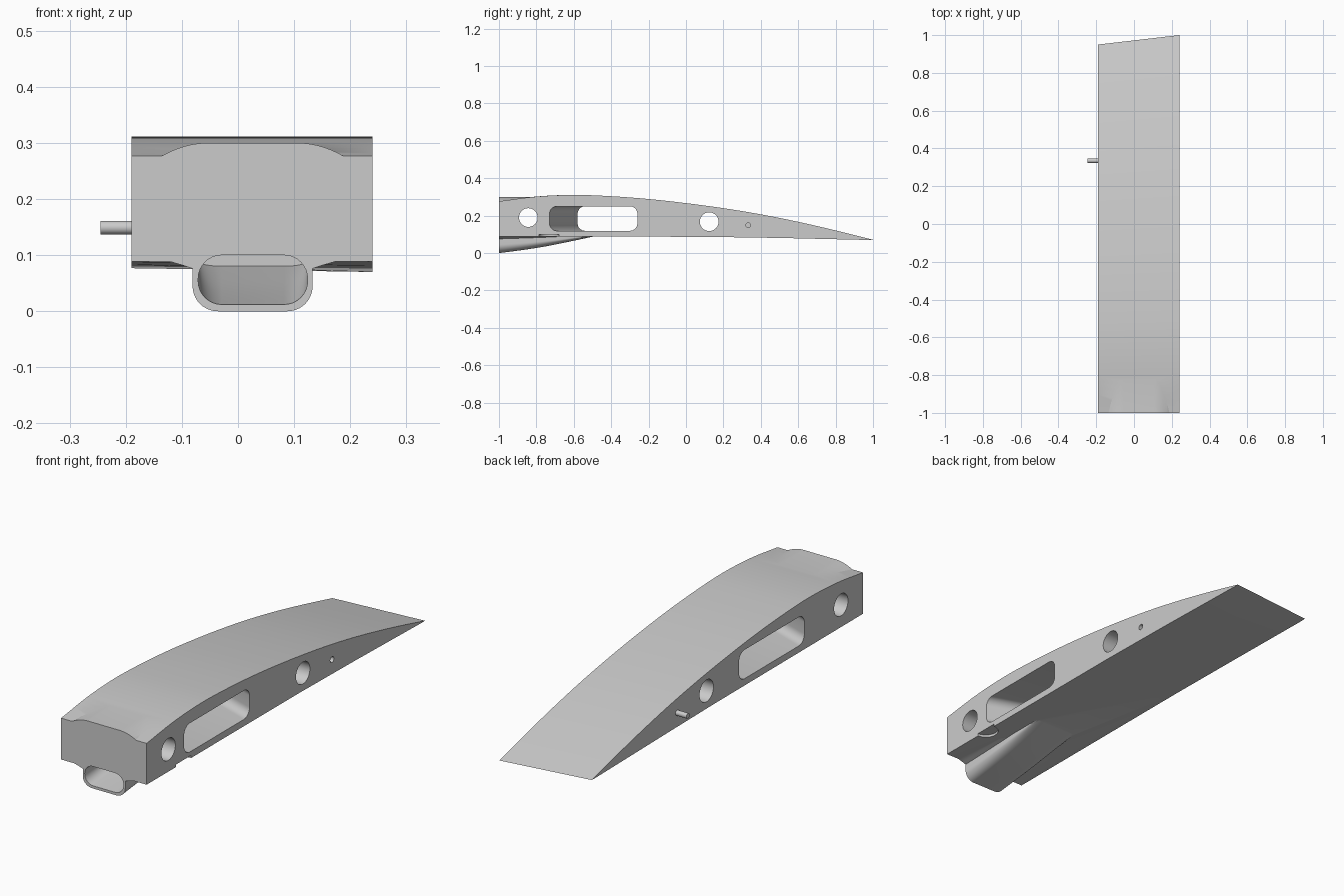
import bpy, bmesh
from math import sin, cos, pi, radians
from mathutils import Vector

if "Cube" in bpy.data.objects:
    bpy.data.objects.remove(bpy.data.objects["Cube"], do_unlink=True)

grey = bpy.data.materials.new("plain grey")
grey.use_nodes = True
grey.diffuse_color = (0.6, 0.6, 0.6, 1)
grey.node_tree.nodes["Principled BSDF"].inputs["Base Color"].default_value = (0.6, 0.6, 0.6, 1)

RIGHT, LEFT, MID = -0.19, 0.24, 0.026


def loft(name, rings):
    """Solid through rings of equal point count, capped at both ends."""
    bm = bmesh.new()
    loops = [[bm.verts.new(p) for p in ring] for ring in rings]
    for a, b in zip(loops, loops[1:]):
        for i in range(len(a)):
            j = (i + 1) % len(a)
            bm.faces.new((a[i], a[j], b[j], b[i]))
    bm.faces.new(loops[0])
    bm.faces.new(loops[-1])
    bmesh.ops.recalc_face_normals(bm, faces=bm.faces)
    mesh = bpy.data.meshes.new(name)
    bm.to_mesh(mesh)
    bm.free()
    mesh.materials.append(grey)
    ob = bpy.data.objects.new(name, mesh)
    bpy.context.collection.objects.link(ob)
    return ob


def arc(cx, cy, r, start, end, n):
    return [(cx + r * cos(start + (end - start) * i / n),
             cy + r * sin(start + (end - start) * i / n)) for i in range(n + 1)]


def rounded_box(x0, x1, z0, z1, r):
    corners = [(x1 - r, z1 - r), (x0 + r, z1 - r), (x0 + r, z0 + r), (x1 - r, z0 + r)]
    return [p for k, (x, z) in enumerate(corners)
            for p in arc(x, z, r, k * pi / 2, (k + 1) * pi / 2, 8)]


def smooth_path(pts, steps=6):
    """Catmull-Rom curve through the points."""
    p = [Vector(q) for q in pts]
    p = [2 * p[0] - p[1]] + p + [2 * p[-1] - p[-2]]
    out = []
    for a, b, c, d in zip(p, p[1:], p[2:], p[3:]):
        for i in range(steps):
            t = i / steps
            out.append(0.5 * (2 * b + (c - a) * t + (2 * a - 5 * b + 4 * c - d) * t ** 2
                              + (3 * b - a - 3 * c + d) * t ** 3))
    return out + [p[-2]]


def cross_bar(name, y, z, r, x0, x1, n=40):
    circle = arc(y, z, r, 0, 2 * pi, n)[:-1]
    return loft(name, [[(x, *p) for p in circle] for x in (x0, x1)])


def combine(target, tool, operation):
    mod = target.modifiers.new(operation.lower(), 'BOOLEAN')
    mod.operation, mod.object, mod.solver = operation, tool, 'EXACT'
    bpy.context.view_layer.objects.active = target
    bpy.ops.object.modifier_apply(modifier=mod.name)
    bpy.data.objects.remove(tool, do_unlink=True)


# Wing rib: curved top, nearly flat bottom, shorter chord on the right side
heights = [0.277, 0.302, 0.311, 0.304, 0.289, 0.267, 0.240, 0.207, 0.167, 0.121, 0.071]
profile = [tuple(p) for p in smooth_path([(-1 + 0.2 * i, h) for i, h in enumerate(heights)])]
profile += [(0.98, 0.070), (0.5, 0.081), (0.1, 0.087), (-1, 0.089)]
short = [(-1 + (y + 1) * 0.975, z + 0.007 * ((y + 1) / 2) ** 4) for y, z in profile]
body = loft("wing_rib", [[(LEFT, *p) for p in profile], [(RIGHT, *p) for p in short]])

# Flat raised pad on the top of the nose
half = [(0.08 + 0.085 * t, 0.30 - 0.025 * t ** 2) for t in [i / 10 for i in range(11)]]
pad = [(MID + x, z) for x, z in half] + [(MID + 0.165, 0.2), (MID - 0.165, 0.2)]
pad += [(MID - x, z) for x, z in reversed(half)]
combine(body, loft("nose_pad", [[(x, y, z) for x, z in pad] for y in (-1, -0.8)]), 'UNION')

# Intake scoop under the nose: outer shell with flared shoulders
floor = smooth_path([(-1, 0), (-0.87, 0.017), (-0.75, 0.036), (-0.62, 0.062), (-0.47, 0.094)], 4)
TOP = 0.1
hw, r = 0.107, 0.045
side = arc(hw - r, r, r, -pi / 2, 0, 10)
side += [(hw, 0.076), (hw + 0.018, 0.082), (hw + 0.045, 0.09), (hw + 0.045, TOP)]
shell = [(MID + x, z) for x, z in side] + [(MID - x, z) for x, z in reversed(side)]


def scoop_rings(section, stations):
    return [[(x, y, z + lift * (1 - z / TOP)) for x, z in section] for y, lift in stations]


combine(body, loft("scoop", scoop_rings(shell, floor)), 'UNION')

# Locating pin on the right side
combine(body, cross_bar("pin", 0.335, 0.149, 0.012, RIGHT - 0.055, RIGHT + 0.05, 20), 'UNION')

# Scoop opening
mouth = rounded_box(-0.071, 0.124, 0.012, TOP, 0.042)
combine(body, loft("mouth_cutter", scoop_rings(mouth, [(-1.02, 0)] + floor[:-2])), 'DIFFERENCE')

# Slanted pocket through the middle
rings = []
for x in (LEFT + 0.1, RIGHT - 0.1):
    shift = (LEFT - x) * 0.35
    rings.append([(x, y + shift, z) for y, z in rounded_box(-0.73, -0.26, 0.119, 0.25, 0.04)])
combine(body, loft("pocket_cutter", rings), 'DIFFERENCE')

# Two spar holes and a blind pin socket
for y, z, rad, x0 in [(-0.843, 0.19, 0.05, -0.4), (0.124, 0.168, 0.05, -0.4),
                      (0.333, 0.149, 0.013, LEFT - 0.07)]:
    combine(body, cross_bar("hole_cutter", y, z, rad, x0, 0.4), 'DIFFERENCE')

# Finger notch in the lower left edge
disc = arc(LEFT, -0.733, 0.054, 0, 2 * pi, 32)[:-1]
combine(body, loft("notch_cutter", [[(x, y, z) for x, y in disc] for z in (0.05, TOP)]), 'DIFFERENCE')

bpy.ops.object.select_all(action='DESELECT')
body.select_set(True)
bpy.context.view_layer.objects.active = body
bpy.ops.object.shade_smooth_by_angle(angle=radians(25))
